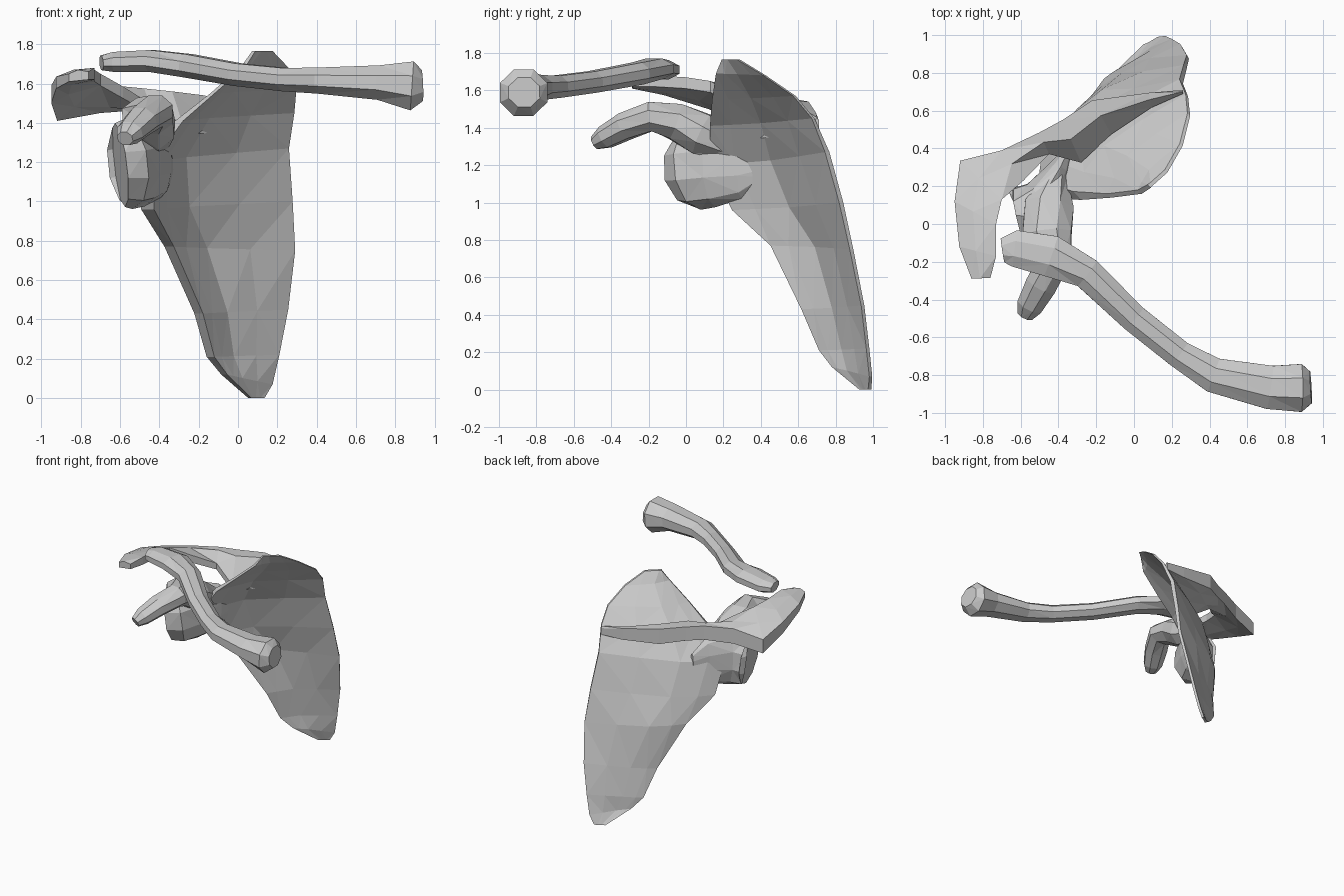
import bpy, bmesh, math
from mathutils import Vector


def loft(name, rings):
    """Skin closed rings of equal length and cap both ends, flat shaded."""
    bm = bmesh.new()
    loops = [[bm.verts.new(p) for p in r] for r in rings]
    n = len(loops[0])
    for a, b in zip(loops, loops[1:]):
        for i in range(n):
            j = (i + 1) % n
            bm.faces.new((a[i], a[j], b[j], b[i]))
    bm.faces.new(loops[0][::-1])
    bm.faces.new(loops[-1])
    bmesh.ops.triangulate(bm, faces=bm.faces[:])
    bmesh.ops.recalc_face_normals(bm, faces=bm.faces[:])
    mesh = bpy.data.meshes.new(name)
    bm.to_mesh(mesh)
    bm.free()
    obj = bpy.data.objects.new(name, mesh)
    bpy.context.collection.objects.link(obj)
    return obj


def tube(name, stations, n=8):
    """Loft ellipses along a path of (x, y, z, half width, half height)."""
    pts = [Vector(s[:3]) for s in stations]
    rings = []
    for i, (p, s) in enumerate(zip(pts, stations)):
        t = (pts[min(i + 1, len(pts) - 1)] - pts[max(i - 1, 0)]).normalized()
        side = t.cross(Vector((0, 0, 1))).normalized()
        up = side.cross(t)
        rings.append([p + side * s[3] * math.cos(a) + up * s[4] * math.sin(a)
                      for a in (2 * math.pi * (k + 0.5) / n for k in range(n))])
    return loft(name, rings)


# Collarbone: S-shaped shaft, flattened outside and flared inside
tube("clavicle", [
    (-0.695, -0.14, 1.705, .07, .04), (-0.63, -0.13, 1.71, .105, .055),
    (-0.44, -0.17, 1.715, .12, .06), (-0.25, -0.26, 1.69, .09, .064),
    (0.0, -0.50, 1.645, .08, .062), (0.24, -0.69, 1.62, .08, .064),
    (0.42, -0.80, 1.615, .10, .072), (0.72, -0.865, 1.605, .125, .095),
    (0.885, -0.868, 1.588, .137, .135), (0.937, -0.865, 1.59, .09, .085)])

# Blade: rows from lateral to medial border, hollow toward the ribs
rows = [  # lateral point, medial point, bulge, lateral thickness
    ((.06, .94, 0), (.13, .982, 0), 0, .015),
    ((-.07, .80, .12), (.17, .988, .07), .0, .025),
    ((-.14, .74, .21), (.205, .972, .22), .02, .035),
    ((-.20, .65, .43), (.25, .945, .45), .04, .04),
    ((-.35, .49, .77), (.285, .885, .75), .08, .045),
    ((-.46, .29, .96), (.27, .83, 1.0), .10, .055),
    ((-.47, .18, 1.2), (.25, .755, 1.27), .10, .06),
    ((-.30, .15, 1.41), (.28, .68, 1.45), .09, .03),
    ((-.13, .15, 1.55), (.29, .58, 1.57), .07, .015),
    ((.03, .17, 1.69), (.25, .42, 1.68), .03, .015),
    ((.08, .20, 1.765), (.17, .28, 1.765), 0, .012)]
profile = [(0, 0, 1), (.14, .5, .8), (.36, 1, .3), (.68, .6, .25), (1, 0, .25)]
rings = []
for lat, med, bulge, thick in rows:
    a, b = Vector(lat), Vector(med)
    d = b - a
    nrm = Vector((-d.y, d.x, 0)).normalized()
    mid = [a.lerp(b, t) + nrm * bulge * k for t, k, _ in profile]
    off = [nrm * max(thick * w, .01) for _, _, w in profile]
    rings.append([m + o for m, o in zip(mid, off)] +
                 [m - o for m, o in zip(mid[::-1], off[::-1])])
loft("scapula_blade", rings)

# Neck flaring into the shoulder socket
tube("glenoid_neck", [
    (-.34, .41, 1.2, .02, .08), (-.39, .30, 1.2, .06, .18),
    (-.48, .15, 1.205, .11, .23), (-.56, .06, 1.19, .165, .23),
    (-.60, .052, 1.185, .18, .215)], 10)

# Hooked process in front of the socket
tube("coracoid_process", [
    (-.41, .25, 1.29, .06, .08), (-.45, .09, 1.365, .14, .12),
    (-.46, -.06, 1.435, .14, .105), (-.42, -.19, 1.46, .095, .085),
    (-.49, -.32, 1.41, .09, .078), (-.55, -.43, 1.35, .075, .065),
    (-.575, -.485, 1.32, .045, .04)])

# Spine shelf running out into the acromion
spine = [  # crest top xyz, crest depth, inner edge xyz, inner depth
    (.26, .71, 1.44, .05, .26, .69, 1.44, .04),
    (.08, .695, 1.48, .09, .09, .615, 1.41, .03),
    (-.22, .655, 1.54, .12, -.12, .475, 1.39, .04),
    (-.38, .55, 1.56, .11, -.28, .325, 1.39, .05),
    (-.50, .485, 1.575, .11, -.45, .37, 1.50, .05),
    (-.70, .39, 1.57, .12, -.585, .23, 1.585, .06),
    (-.92, .335, 1.52, .11, -.70, .13, 1.65, .06),
    (-.95, .12, 1.59, .09, -.73, 0, 1.67, .06),
    (-.925, -.12, 1.635, .06, -.73, -.17, 1.68, .06),
    (-.86, -.29, 1.65, .04, -.76, -.285, 1.66, .04)]
rings = []
for s in spine:
    o, i = Vector(s[:3]), Vector(s[4:7])
    o2, i2 = o - Vector((0, 0, s[3])), i - Vector((0, 0, s[7]))
    m, m2 = o.lerp(i, .45), o2.lerp(i2, .4)
    m.z = max(o.z, m.z + .015)
    rings.append([o, m, i, i2, m2, o2])
loft("scapular_spine_and_acromion", rings)
